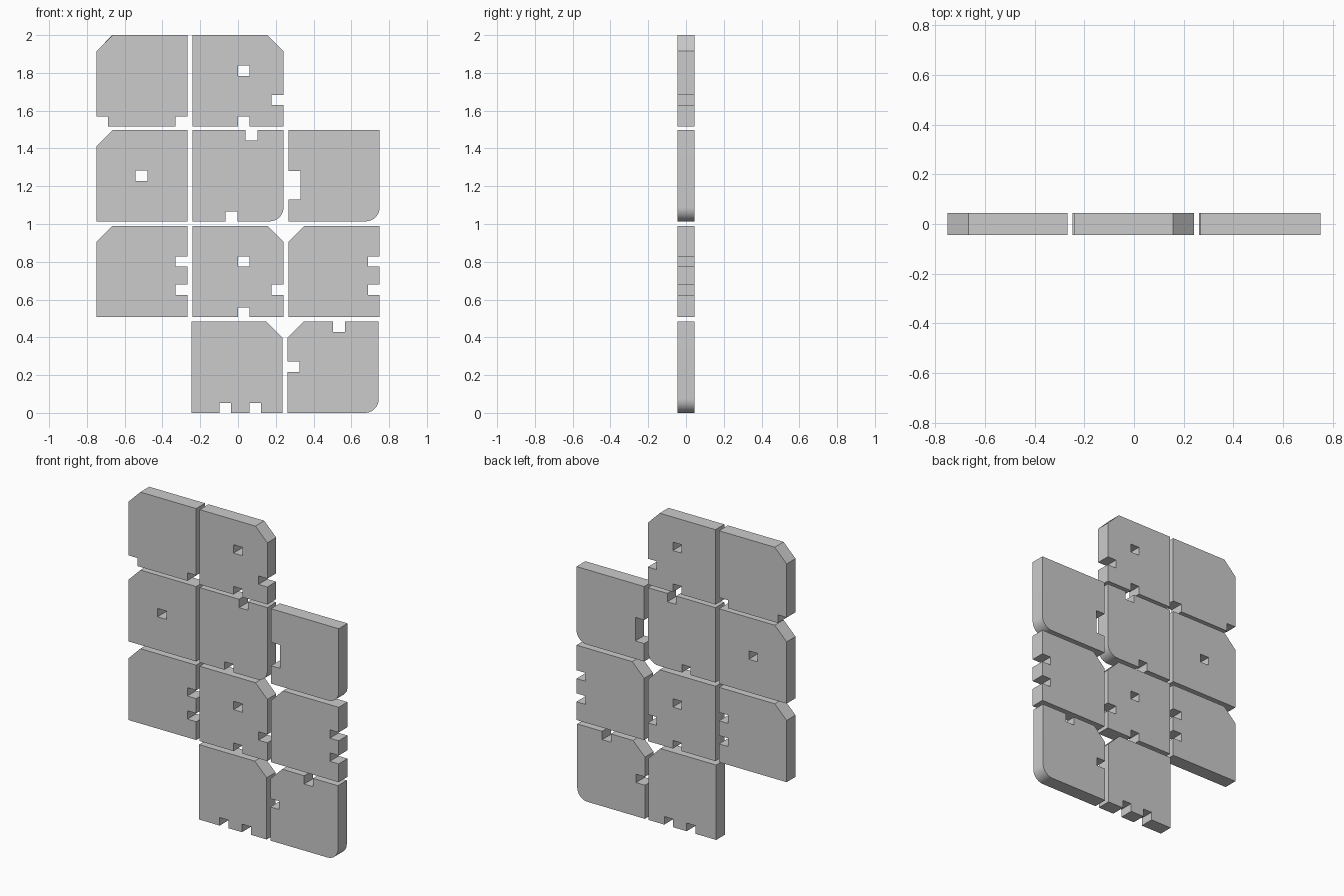
import bpy, bmesh

if "Cube" in bpy.data.objects:
    bpy.data.objects.remove(bpy.data.objects["Cube"])

S = 0.483      # tile side
T = 0.09       # tile thickness
C = 0.085      # chamfer / round size
D = 0.063      # notch width
H = 0.054      # notch height


def box(bm, x0, x1, z0, z1, t):
    vs = bmesh.ops.create_cube(bm, size=1)["verts"]
    for v in vs:
        v.co.x = x1 if v.co.x > 0 else x0
        v.co.z = z1 if v.co.z > 0 else z0
        v.co.y *= t


def make_object(name, bm):
    bmesh.ops.recalc_face_normals(bm, faces=bm.faces)
    me = bpy.data.meshes.new(name)
    bm.to_mesh(me)
    bm.free()
    ob = bpy.data.objects.new(name, me)
    bpy.context.collection.objects.link(ob)
    return ob


def tile(name, x, z, chamfer=None, rounded=None, cuts=()):
    """Square tile; corners given as (right, top) flags, cuts as local rectangles."""
    bm = bmesh.new()
    box(bm, 0, S, 0, S, T)
    for corner, size, segs in ((chamfer, C, 1), (rounded, 0.074, 10)):
        if corner:
            cx, cz = corner[0] * S, corner[1] * S
            edges = [e for e in bm.edges
                     if all(abs(v.co.x - cx) + abs(v.co.z - cz) < 1e-4 for v in e.verts)]
            bmesh.ops.bevel(bm, geom=edges, offset=size, offset_type='OFFSET',
                            segments=segs, profile=0.5, affect='EDGES')
    ob = make_object(name, bm)
    if cuts:
        cb = bmesh.new()
        for c in cuts:
            box(cb, *c, T * 2)
        cutter = make_object(name + "_cutter", cb)
        cutter.hide_render = True
        mod = ob.modifiers.new("cuts", 'BOOLEAN')
        mod.operation, mod.solver, mod.object = 'DIFFERENCE', 'EXACT', cutter
        bpy.context.view_layer.objects.active = ob
        bpy.ops.object.modifier_apply(modifier=mod.name)
        bpy.data.objects.remove(cutter)
    ob.location = (x, 0, z)
    bpy.ops.object.select_all(action='DESELECT')
    ob.select_set(True)
    bpy.context.view_layer.objects.active = ob
    bpy.ops.object.shade_smooth_by_angle(angle=0.5)


# Notch helpers: position is the lower/left end along the side
def bottom(a): return (a, a + D, -0.1, 0.052)
def top(a): return (a, a + D, S - H, S + 0.1)
def left(a, h=H): return (-0.1, D, a, a + h)
def right(a): return (S - D, S + 0.1, a, a + H)
def hole(a, b): return (a, a + D, b, b + H)


TL, TR, BR = (0, 1), (1, 1), (1, 0)
X = (-0.75, -0.242, 0.267)       # column left edges
Z = (0.0, 0.507, 1.014, 1.517)   # row bottom edges
pair = [right(0.118), right(0.267)]

# Top row
tile("top_left_tile", X[0], Z[3], TL,
     cuts=[(-0.1, D, -0.1, 0.052), (S - D, S + 0.1, -0.1, 0.052)])
tile("top_middle_tile", X[1], Z[3], TR,
     cuts=[hole(0.241, 0.267), right(0.113), bottom(0.241)])

# Upper middle row
tile("upper_left_tile", X[0], Z[2], TL, cuts=[hole(0.207, 0.214)])
tile("upper_middle_tile", X[1], Z[2], rounded=BR, cuts=[top(0.281), bottom(0.177)])
tile("upper_right_tile", X[2], Z[2], rounded=BR, cuts=[left(0.115, 0.152)])

# Lower middle row
tile("lower_left_tile", X[0], Z[1], TL, cuts=pair)
tile("lower_middle_tile", X[1], Z[1], TR,
     cuts=[hole(0.241, 0.267), right(0.118), bottom(0.241)])
tile("lower_right_tile", X[2], Z[1], TL, cuts=pair)

# Bottom row
tile("bottom_middle_tile", X[1] - 0.005, Z[0], TR, cuts=[bottom(0.148), bottom(0.307)])
tile("bottom_right_tile", X[2] - 0.005, Z[0], TL, BR, [top(0.242), left(0.217)])
